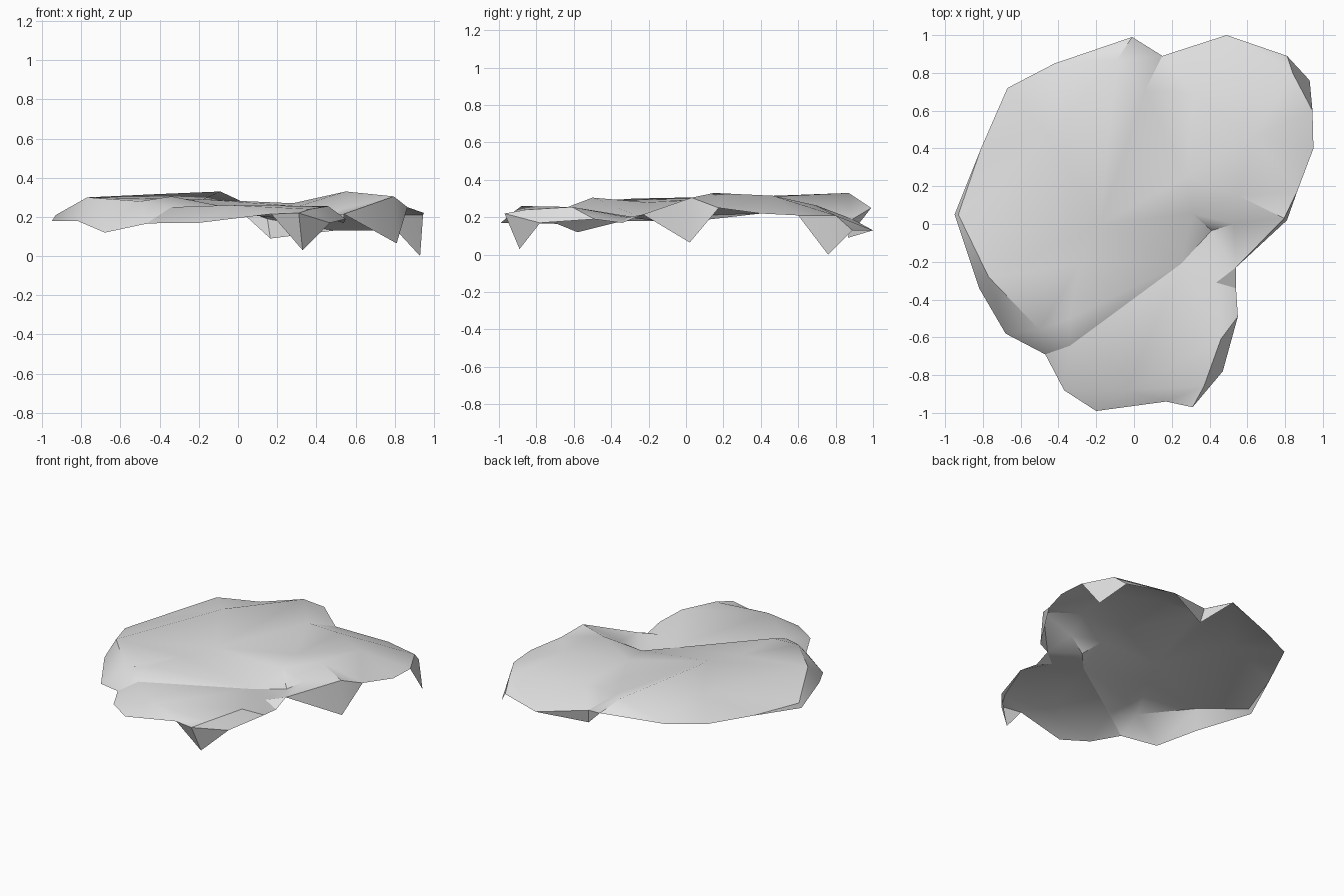
import bpy, bmesh, math
from mathutils import Vector
from mathutils.geometry import delaunay_2d_cdt

if "Cube" in bpy.data.objects:
    bpy.data.objects.remove(bpy.data.objects["Cube"])

# Rim of the thin open shell, counter-clockwise from the back notch
rim = [
    (.15, .89, .19), (-.01, .99, .25), (-.42, .85, .23), (-.67, .72, .245),
    (-.81, .40, .22), (-.95, .05, .18), (-.82, -.34, .18), (-.68, -.58, .12),
    (-.47, -.69, .165), (-.37, -.88, .17), (-.20, -.99, .17), (.17, -.94, .215),
    (.31, -.97, .22), (.47, -.78, .17), (.55, -.49, .19),
    (.54, -.34, .17), (.54, -.23, .215), (.81, .02, .065), (.865, .175, .25),
    (.95, .40, .22), (.945, .60, .21), (.93, .76, 0), (.81, .89, .13),
    (.49, 1.0, .13)]
# Crests and valleys inside the rim, by name
folds = {
    # long ridge
    "r1": (-.09, .87, .33), "r2": (-.18, 0, .29), "r3": (-.29, -.21, .28),
    "r4": (-.34, -.50, .305), "r5": (-.34, -.645, .25),
    # left shoulder
    "s1": (-.93, .05, .21), "s2": (-.77, -.28, .30), "s3": (-.50, -.56, .28),
    "s4": (-.45, .47, .315),
    # back right lobe
    "b1": (.06, .71, .26), "b2": (.31, .69, .265), "b3": (.28, .25, .27),
    "b4": (.55, .15, .33), "b5": (.64, .465, .315), "b6": (.84, .80, .21),
    "b7": (.795, .03, .305),
    # side notch
    "n1": (.31, .055, .255), "n2": (.41, -.035, .165), "n3": (.53, 0, .24),
    # front lobe
    "f1": (.25, -.21, .19), "f2": (.435, -.31, .20), "f3": (.46, -.61, .255),
    "f4": (.37, -.86, .24), "f5": (-.04, -.88, .26)}

points = [Vector(p) for p in rim + list(folds.values())]
n = len(rim)
index = {k: n + i for i, k in enumerate(folds)}
index.update(A=1, B=0, E=18, W=8, N=16)
edges = [(i, (i + 1) % n) for i in range(n)]
# Fold lines that must remain edges
for line in ("r1 r2 r3 r4 r5", "r5 f1 f2", "r1 b1 b2 b3 n1", "b1 B", "s2 s4 r1",
             "n1 n3 b7 b4 n1", "n1 n2 n3 N", "n2 f1", "b7 E b5", "b4 b5 b6",
             "s2 s3 W", "f5 f4 f3 f2", "s3 r4", "r5 f5", "s3 r5"):
    ids = [index[k] for k in line.split()]
    edges += list(zip(ids, ids[1:]))
verts2, _, faces, orig, _, _ = delaunay_2d_cdt(
    [p.xy for p in points], edges, [tuple(range(n))], 1, 1e-5)

bm = bmesh.new()
vs = [bm.verts.new((v.x, v.y, points[o[0]].z if o else .24)) for v, o in zip(verts2, orig)]
for f in faces:
    bm.faces.new([vs[i] for i in f])
at = {o[0]: vs[i] for i, o in enumerate(orig) if o}

# Hanging corners tucked under the rim at the front and at the back notch
for tip_co, run in (((.33, -.89, .03), (11, 12, 13)), ((.165, .865, .09), (n - 1, 0, 1))):
    tip = bm.verts.new(tip_co)
    for a, b in zip(run, run[1:]):
        bm.faces.new((at[b], at[a], tip))
bmesh.ops.recalc_face_normals(bm, faces=bm.faces)
if sum(f.normal.z * f.calc_area() for f in bm.faces) < 0:
    bmesh.ops.reverse_faces(bm, faces=bm.faces)

mesh = bpy.data.meshes.new("crumpled_sheet")
bm.to_mesh(mesh)
bm.free()
sheet = bpy.data.objects.new("crumpled_sheet", mesh)
bpy.context.collection.objects.link(sheet)

# Plain pale grey
grey = bpy.data.materials.new("pale_grey")
grey.diffuse_color = (.75, .75, .75, 1)
grey.use_nodes = True
grey.node_tree.nodes["Principled BSDF"].inputs["Base Color"].default_value = grey.diffuse_color
mesh.materials.append(grey)

bpy.context.view_layer.objects.active = sheet
sheet.select_set(True)
bpy.ops.object.shade_smooth_by_angle(angle=math.radians(30))
